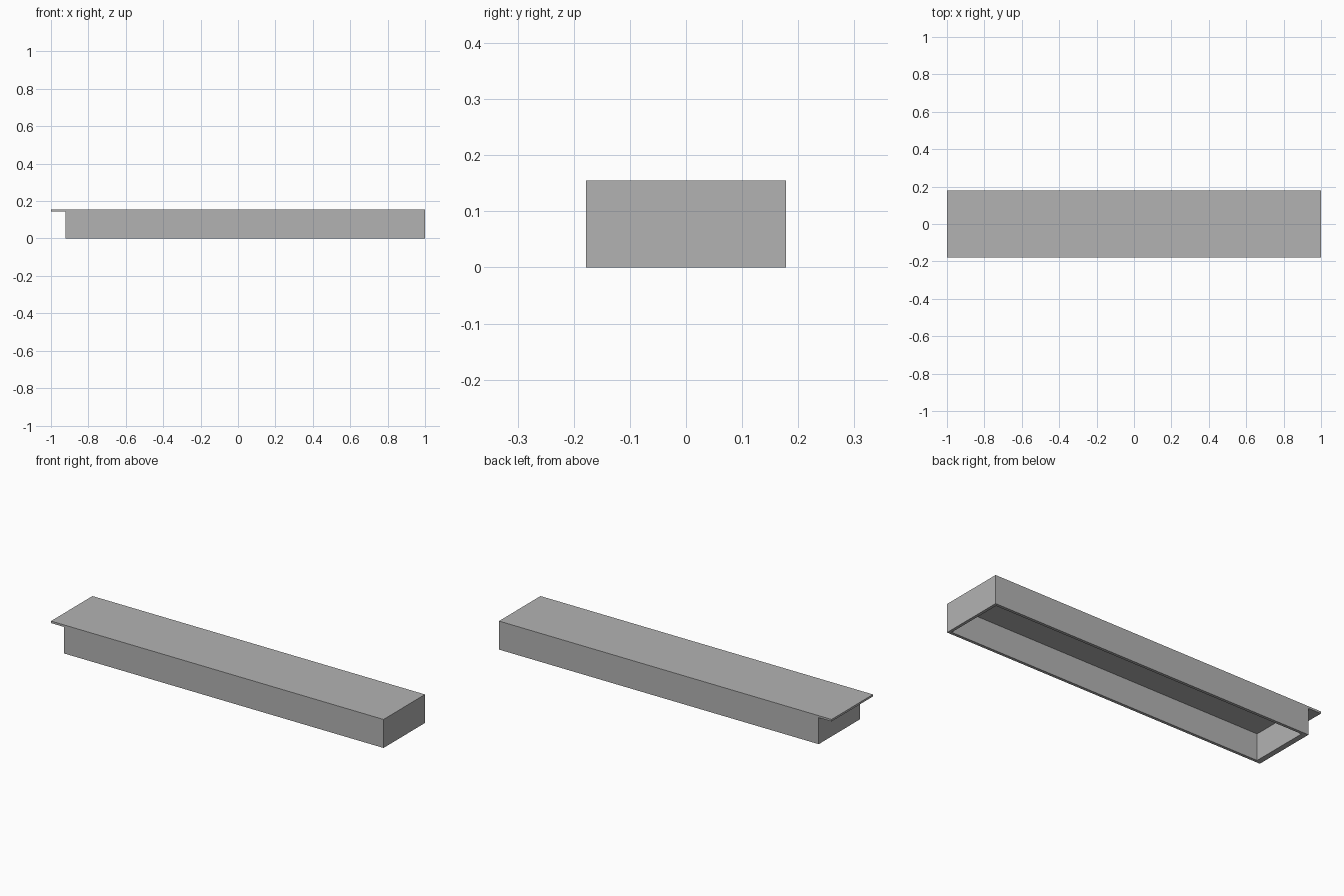
import bpy
import bmesh
from mathutils import Matrix, Vector

if "Cube" in bpy.data.objects:
    bpy.data.objects.remove(bpy.data.objects["Cube"], do_unlink=True)

HALF_DEPTH = 0.178
HEIGHT = 0.155
BODY_START = -0.923
PLATE = 0.011
WALL = 0.022
END_WALL = 0.03

# Plain grey finish
grey = bpy.data.materials.new("plain_grey")
grey.use_nodes = True
colour = (0.45, 0.45, 0.45, 1)
grey.diffuse_color = colour
grey.node_tree.nodes["Principled BSDF"].inputs["Base Color"].default_value = colour


def face_towards(bm, direction, highest=False):
    """Pick the lowest or highest face that points in a direction."""
    faces = [f for f in bm.faces if f.normal.dot(Vector(direction)) > 0.9]
    pick = max if highest else min
    return pick(faces, key=lambda f: f.calc_center_median().z)


bm = bmesh.new()

# Solid body block
length = 1 - BODY_START
size = Matrix.Diagonal((length, 2 * HALF_DEPTH, HEIGHT, 1))
centre = Matrix.Translation(((1 + BODY_START) / 2, 0, HEIGHT / 2))
bmesh.ops.create_cube(bm, size=1, matrix=centre @ size)
bm.normal_update()

# Hollow underside with a thicker wall below the lip
floor = face_towards(bm, (0, 0, -1))
bmesh.ops.inset_individual(bm, faces=[floor], thickness=WALL)
for v in floor.verts:
    if v.co.x < 0:
        v.co.x = BODY_START + END_WALL
pocket = bmesh.ops.extrude_discrete_faces(bm, faces=[floor])["faces"][0]
for v in pocket.verts:
    v.co.z = HEIGHT - PLATE
bm.normal_update()

# Thin lip carried past the end of the body
end = min(bm.faces, key=lambda f: f.calc_center_median().x)
bmesh.ops.bisect_plane(bm, geom=[end] + list(end.edges) + list(end.verts),
                       plane_co=(0, 0, HEIGHT - PLATE), plane_no=(0, 0, 1))
bm.normal_update()
ends = [f for f in bm.faces if abs(f.calc_center_median().x - BODY_START) < 0.001]
strip = max(ends, key=lambda f: f.calc_center_median().z)
lip = bmesh.ops.extrude_discrete_faces(bm, faces=[strip])["faces"][0]
for v in lip.verts:
    v.co.x = -1

# Merge flush faces into clean flat panels
bmesh.ops.remove_doubles(bm, verts=bm.verts, dist=0.0001)
bmesh.ops.recalc_face_normals(bm, faces=bm.faces)
bmesh.ops.dissolve_limit(bm, angle_limit=0.01, verts=bm.verts, edges=bm.edges)

mesh = bpy.data.meshes.new("hollow_tray_with_lip")
bm.to_mesh(mesh)
bm.free()
mesh.materials.append(grey)
tray = bpy.data.objects.new("hollow_tray_with_lip", mesh)
bpy.context.collection.objects.link(tray)
